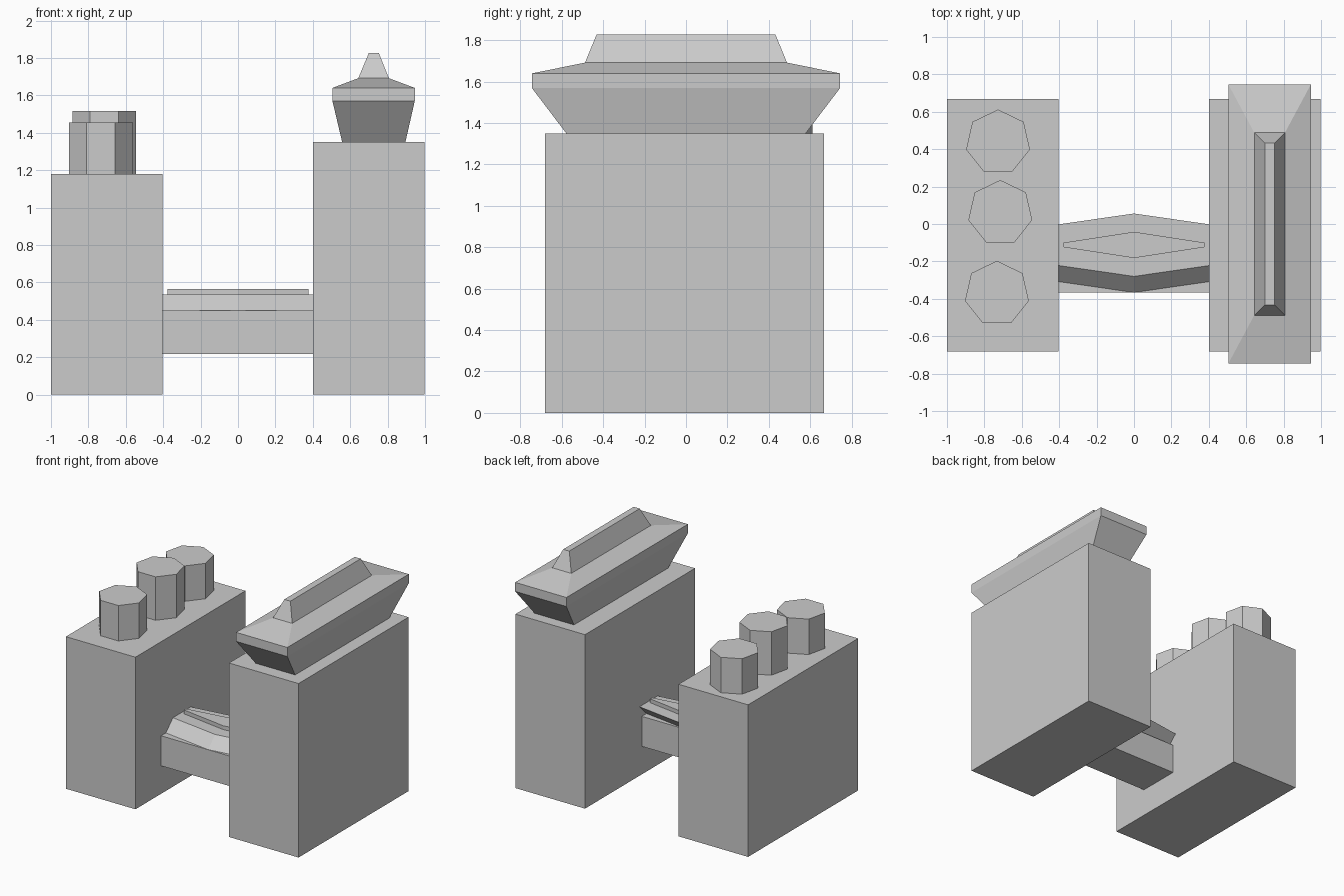
import bpy, bmesh, math

if "Cube" in bpy.data.objects:
    bpy.data.objects.remove(bpy.data.objects["Cube"])


def loft(name, rings):
    """Closed solid through a stack of matching rings of (x, y, z) points."""
    bm = bmesh.new()
    loops = [[bm.verts.new(p) for p in ring] for ring in rings]
    n = len(loops[0])
    for a, b in zip(loops, loops[1:]):
        for i in range(n):
            j = (i + 1) % n
            bm.faces.new((a[i], a[j], b[j], b[i]))
    bm.faces.new(loops[0][::-1])
    bm.faces.new(loops[-1])
    bmesh.ops.recalc_face_normals(bm, faces=bm.faces)
    mesh = bpy.data.meshes.new(name)
    bm.to_mesh(mesh)
    bm.free()
    obj = bpy.data.objects.new(name, mesh)
    bpy.context.collection.objects.link(obj)
    return obj


def rect(x0, x1, y0, y1, z):
    return [(x0, y0, z), (x1, y0, z), (x1, y1, z), (x0, y1, z)]


def box(name, x0, x1, y0, y1, z0, z1):
    return loft(name, [rect(x0, x1, y0, y1, z) for z in (z0, z1)])


def lozenge(half_len, end, mid, cy, z):
    """Long hexagon, widest in the middle."""
    return [(-half_len, cy - end, z), (0, cy - mid, z), (half_len, cy - end, z),
            (half_len, cy + end, z), (0, cy + mid, z), (-half_len, cy + end, z)]


def heptagon(cx, cy, r, z):
    angles = [math.pi / 2 + math.tau * k / 7 for k in range(7)]
    return [(cx + r * math.cos(a), cy + r * math.sin(a), z) for a in angles]


# Two towers
box("left_tower", -1.0, -0.403, -0.682, 0.667, 0, 1.18)
box("right_tower", 0.4, 0.997, -0.682, 0.667, 0, 1.35)

# Three seven-sided chimneys on the left tower
for label, cx, cy, top in (("front", -0.733, -0.372, 1.455),
                           ("middle", -0.715, 0.06, 1.517),
                           ("back", -0.727, 0.437, 1.455)):
    loft(label + "_chimney", [heptagon(cx, cy, 0.175, z) for z in (1.18, top)])

# Flared roof on the right tower
roof = [(0.557, 0.895, 0.578, 1.35), (0.505, 0.945, 0.745, 1.57),
        (0.505, 0.945, 0.745, 1.64), (0.643, 0.807, 0.488, 1.692),
        (0.70, 0.752, 0.432, 1.828)]
loft("right_roof", [rect(x0, x1, -hy, hy, z) for x0, x1, hy, z in roof])

# Bridge: beam, leaning slab and raised top plate
box("bridge_beam", -0.403, 0.4, -0.367, -0.03, 0.217, 0.45)
loft("bridge_slab", [lozenge(0.403, 0.11, 0.168, cy, z)
                     for cy, z in ((-0.198, 0.45), (-0.112, 0.535))])
loft("bridge_top_plate", [lozenge(0.377, 0.012, 0.07, -0.112, z)
                          for z in (0.535, 0.565)])
